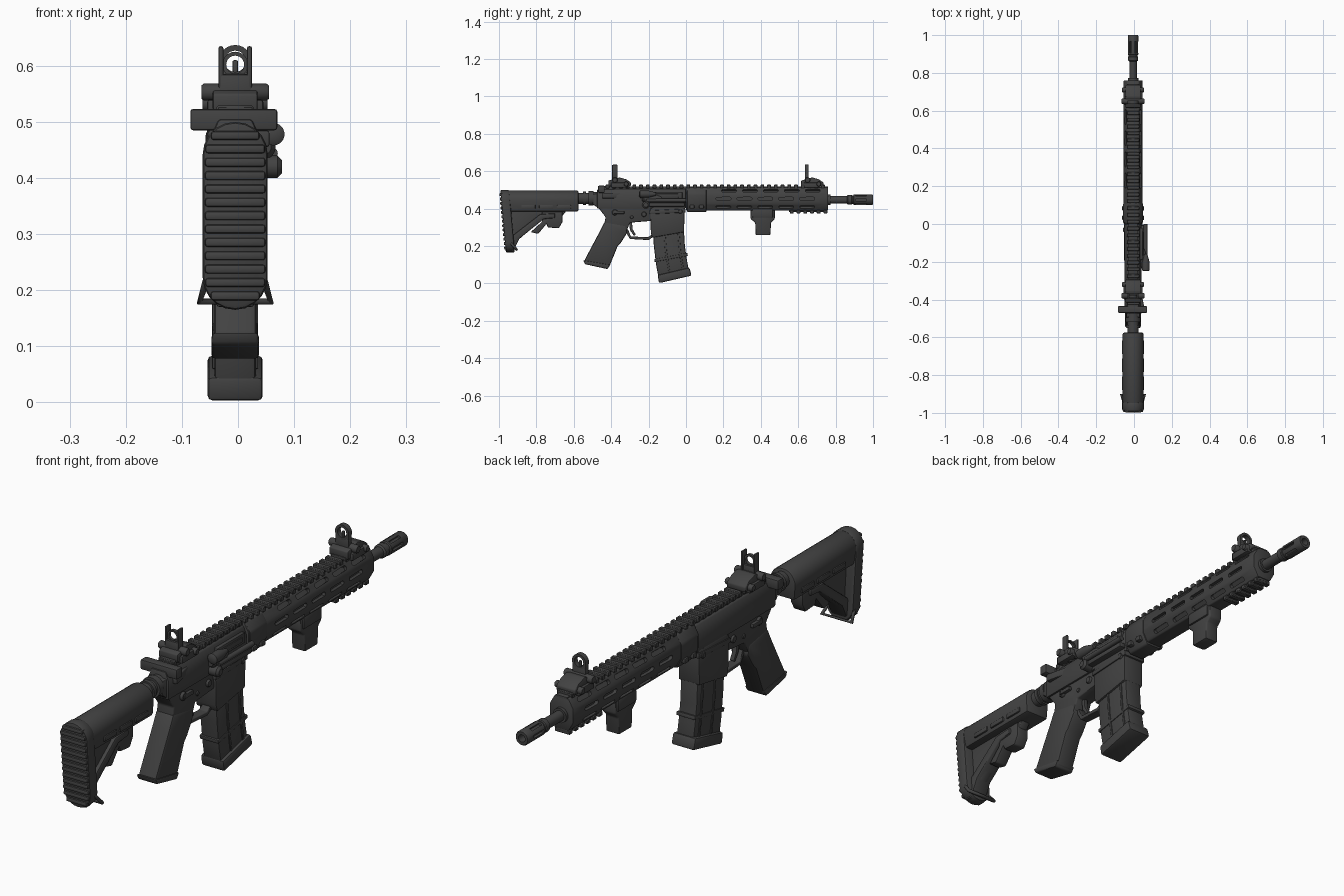
import bpy, bmesh, math
from mathutils import Matrix, Vector

X0 = -0.005  # centre plane of the body
metal = bpy.data.materials.new("dark grey")
metal.diffuse_color = (0.055, 0.055, 0.055, 1)


def finish(name, bm, bevel=0.0, seg=2, cutter=None):
    bmesh.ops.recalc_face_normals(bm, faces=bm.faces)
    me = bpy.data.meshes.new(name)
    bm.to_mesh(me)
    bm.free()
    o = bpy.data.objects.new(name, me)
    bpy.context.collection.objects.link(o)
    o.location.x = X0
    me.materials.append(metal)
    bpy.ops.object.select_all(action='DESELECT')
    o.select_set(True)
    bpy.context.view_layer.objects.active = o
    if bevel:
        m = o.modifiers.new("bevel", 'BEVEL')
        m.width, m.segments, m.limit_method = bevel, seg, 'ANGLE'
        bpy.ops.object.modifier_apply(modifier=m.name)
    if cutter:
        m = o.modifiers.new("cut", 'BOOLEAN')
        m.object, m.operation, m.solver = cutter, 'DIFFERENCE', 'EXACT'
        bpy.ops.object.modifier_apply(modifier=m.name)
        bpy.data.objects.remove(cutter)
    bpy.ops.object.shade_smooth_by_angle(angle=math.radians(40))
    return o


def add_prism(bm, pts, a, b, axis='x'):
    def put(p, t):
        return {'x': (t, p[0], p[1]), 'y': (p[0], t, p[1]), 'z': (p[0], p[1], t)}[axis]
    lo = [bm.verts.new(put(p, a)) for p in pts]
    hi = [bm.verts.new(put(p, b)) for p in pts]
    bm.faces.new(lo)
    bm.faces.new(hi[::-1])
    n = len(pts)
    for i in range(n):
        j = (i + 1) % n
        bm.faces.new((lo[i], hi[i], hi[j], lo[j]))
    return lo + hi


def prism(name, pts, a, b=None, axis='x', bevel=0.006, cutter=None):
    bm = bmesh.new()
    if b is None:
        a, b = -a, a
    add_prism(bm, pts, a, b, axis)
    return finish(name, bm, bevel, cutter=cutter)


def boxes(name, items, bevel=0.003, seg=2):
    bm = bmesh.new()
    for x0, x1, y0, y1, z0, z1 in items:
        add_prism(bm, [(y0, z0), (y1, z0), (y1, z1), (y0, z1)], x0, x1)
    return finish(name, bm, bevel, seg)


def turned(name, prof, c, axis='y', n=24, ring=False, cutter=None):
    """Lathe (position, radius) pairs round an axis; ring closes the profile."""
    bm = bmesh.new()
    rows = []
    for t, r in prof:
        row = []
        for i in range(n):
            u, v = r * math.cos(2 * math.pi * i / n), r * math.sin(2 * math.pi * i / n)
            p = (u, t, v) if axis == 'y' else (t, u, v)
            row.append(bm.verts.new(Vector(c) + Vector(p)))
        rows.append(row)
    pairs = list(zip(rows, rows[1:])) + ([(rows[-1], rows[0])] if ring else [])
    for p, q in pairs:
        for i in range(n):
            j = (i + 1) % n
            bm.faces.new((p[i], p[j], q[j], q[i]))
    if not ring:
        bm.faces.new(rows[0])
        bm.faces.new(rows[-1])
    return finish(name, bm, cutter=cutter)


def stadium(r, z0, z1, n=10):
    up = [(r * math.cos(math.pi * i / n), z1 - r + r * math.sin(math.pi * i / n)) for i in range(n + 1)]
    dn = [(-r * math.cos(math.pi * i / n), z0 + r - r * math.sin(math.pi * i / n)) for i in range(n + 1)]
    return up + dn


# --- stock: sloped ribbed butt pad
SLOPE = 0.09
bm = bmesh.new()
add_prism(bm, stadium(0.058, 0.165, 0.5), -0.993, -0.945, 'y')
for v in bm.verts:
    v.co.y += (0.5 - v.co.z) * SLOPE
finish("butt_pad", bm, 0.008)
ribs = []
for i in range(13):
    z = 0.19 + i * 0.0238
    d = max(0, 0.223 - z, z - 0.442)
    w = math.sqrt(max(0.0002, 0.058 ** 2 - d * d)) - 0.004
    y = -1.0 + (0.5 - z) * SLOPE
    ribs.append((-w, w, y, y + 0.02, z - 0.008, z + 0.008))
boxes("butt_ribs", ribs, 0.005)

# --- stock: round topped shell, web, strut and lever
shell = [(-0.05, 0.385)] + [(-0.055 * math.cos(math.pi * i / 14), 0.442 + 0.055 * math.sin(math.pi * i / 14))
                            for i in range(15)] + [(0.05, 0.385)]
prism("stock_shell", shell, -0.97, -0.575, 'y', 0.008)
prism("stock_web", [(-0.95, 0.4), (-0.63, 0.4), (-0.67, 0.35), (-0.76, 0.35), (-0.9, 0.23), (-0.93, 0.18)], 0.02)
prism("stock_strut", [(-0.925, 0.17), (-0.89, 0.24), (-0.76, 0.345), (-0.70, 0.35), (-0.70, 0.375),
                      (-0.78, 0.37), (-0.935, 0.25), (-0.96, 0.17)], 0.034)
prism("stock_lever", [(-0.83, 0.275), (-0.79, 0.265), (-0.745, 0.32), (-0.74, 0.3), (-0.68, 0.295), (-0.66, 0.33),
                      (-0.66, 0.385), (-0.77, 0.385), (-0.77, 0.33)], 0.026)
for s in (-1, 1):
    boxes("stock_side_ribs", [(s * 0.05 - 0.008, s * 0.05 + 0.008, y, y + 0.075, 0.4, 0.42)
                              for y in (-0.88, -0.785, -0.69)], 0.004)

# --- wire loop under the stock
cu = bpy.data.curves.new("sling_loop", 'CURVE')
cu.dimensions, cu.bevel_depth, cu.bevel_resolution = '3D', 0.007, 2
half = [(0.035, -0.95, 0.23), (0.052, -0.935, 0.215), (0.063, -0.905, 0.18)]
path = half + [(-x, y, z) for x, y, z in half[::-1]]
sp = cu.splines.new('POLY')
sp.points.add(len(path) - 1)
for p, q in zip(sp.points, path):
    p.co = (*q, 1)
sp.use_cyclic_u = True
loop = bpy.data.objects.new("sling_loop", cu)
loop.location.x = X0
cu.materials.append(metal)
bpy.context.collection.objects.link(loop)

# --- buffer tube with nut rings
turned("buffer_tube", [(-0.6, 0.03), (-0.55, 0.03), (-0.55, 0.036), (-0.535, 0.036), (-0.535, 0.03), (-0.52, 0.03),
                       (-0.52, 0.039), (-0.495, 0.039), (-0.495, 0.034), (-0.46, 0.034)], (0, 0, 0.455))

# --- upper and lower receiver
prism("upper_receiver", [(-0.043, 0.40), (0.043, 0.40), (0.045, 0.47), (0.03, 0.505), (-0.03, 0.505), (-0.045, 0.47)],
      -0.475, 0.0, 'y', 0.006)
prism("lower_receiver", [(-0.495, 0.48), (-0.5, 0.425), (-0.465, 0.4), (-0.43, 0.355), (-0.44, 0.3), (-0.32, 0.275),
                         (-0.3, 0.325), (-0.18, 0.335), (-0.1, 0.4), (-0.005, 0.4), (-0.005, 0.42), (-0.42, 0.43),
                         (-0.46, 0.48)], 0.036)
prism("magazine_well", [(-0.192, 0.4), (-0.188, 0.27), (-0.18, 0.245), (-0.01, 0.275), (-0.008, 0.41),
                        (-0.17, 0.41)], 0.045)
prism("well_collar", [(-0.195, 0.39), (-0.195, 0.37), (-0.002, 0.38), (-0.002, 0.4)], 0.049, bevel=0.004)
boxes("charging_handle", [(-0.08, 0.075, -0.47, -0.435, 0.485, 0.523), (-0.03, 0.03, -0.46, -0.38, 0.49, 0.52)], 0.005)
prism("handle_latch", [(0.02, -0.32), (0.036, -0.33), (0.062, -0.45), (0.02, -0.45)], 0.455, 0.485, 'z', 0.005)

# --- right hand controls
boxes("ejection_port", [(0.03, 0.05, -0.19, -0.02, 0.45, 0.49), (0.04, 0.054, -0.17, -0.04, 0.46, 0.48)], 0.003)
boxes("port_cover", [(0.04, 0.07, -0.2, -0.005, 0.41, 0.432)], 0.008)
turned("cover_hinge", [(-0.21, 0.01), (0.0, 0.01)], (0.066, 0, 0.444), n=12)
turned("forward_assist", [(-0.25, 0.012), (-0.245, 0.02), (-0.205, 0.02), (-0.16, 0.008)], (0.068, 0, 0.478))
turned("assist_housing", [(-0.235, 0.014), (-0.225, 0.022), (-0.16, 0.02), (-0.13, 0.008)], (0.05, 0, 0.455))
turned("catch_button", [(0.03, 0.02), (0.075, 0.02), (0.083, 0.012)], (0, -0.215, 0.42), 'x')

# --- pins and selectors on both sides
for y, z, r, w in ((-0.38, 0.38, 0.016, 0.046), (-0.43, 0.415, 0.011, 0.042), (-0.29, 0.355, 0.009, 0.04),
                   (-0.03, 0.385, 0.012, 0.052), (-0.225, 0.37, 0.014, 0.044)):
    turned("receiver_pin", [(-w, r * .8), (-w + .004, r), (w - .004, r), (w, r * .8)], (0, y, z), 'x', 16)
for s in (-1, 1):
    boxes("selector_lever", [(s * 0.043 - 0.007, s * 0.043 + 0.007, -0.385, -0.33, 0.372, 0.388)], 0.003)

# --- grip, trigger and guard
prism("pistol_grip", [(-0.435, 0.33), (-0.46, 0.28), (-0.545, 0.12), (-0.535, 0.105), (-0.42, 0.08), (-0.41, 0.09),
                      (-0.365, 0.2), (-0.35, 0.215), (-0.315, 0.27), (-0.32, 0.31)], 0.038, bevel=0.014)
prism("grip_cap", [(-0.55, 0.125), (-0.54, 0.103), (-0.42, 0.077), (-0.405, 0.1)], 0.042, bevel=0.006)
prism("trigger_guard", [(-0.325, 0.28), (-0.3, 0.238), (-0.2, 0.232), (-0.175, 0.25), (-0.175, 0.265),
                        (-0.205, 0.247), (-0.295, 0.252), (-0.31, 0.29)], 0.018, bevel=0.003)
prism("trigger", [(-0.29, 0.34), (-0.285, 0.29), (-0.268, 0.26), (-0.278, 0.255), (-0.3, 0.285), (-0.305, 0.34)][::-1],
      0.009, bevel=0.003)

# --- magazine, curved, with ribs and floor plate
prism("magazine", [(-0.178, 0.3), (-0.172, 0.2), (-0.16, 0.1), (-0.145, 0.02), (0.018, 0.055), (0.004, 0.13),
                   (-0.006, 0.2), (-0.012, 0.3)], 0.037, bevel=0.008)
prism("magazine_floor", [(-0.152, 0.045), (-0.144, 0.002), (0.03, 0.042), (0.018, 0.085)], 0.049, bevel=0.008)
for s in (-0.12, -0.045):
    prism("magazine_rib", [(s, 0.27), (s + 0.008, 0.17), (s + 0.026, 0.06), (s + 0.036, 0.06), (s + 0.018, 0.17),
                           (s + 0.01, 0.27)], 0.041, bevel=0.002)
prism("magazine_band", [(-0.17, 0.13), (-0.168, 0.115), (0.01, 0.148), (0.008, 0.163)], 0.040, bevel=0.003)

# --- octagonal handguard with rows of rounded slots
bm = bmesh.new()
for row, (x, z, tilt) in enumerate(((0.05, 0.453, 0), (0.04, 0.497, -0.7), (0.04, 0.409, 0.7))):
    for s in (-1, 1):
        for i in range(5):
            y = 0.2 + 0.112 * i + (0.0, 0.03, 0.0)[row]
            h, L = 0.009, 0.04
            pts = [(math.copysign(L - h, math.cos(a)) + h * math.cos(a), h * math.sin(a))
                   for a in [math.pi * (k + 0.5) / 5 for k in range(10)]]
            vs = add_prism(bm, pts, -0.013, 0.013)
            bmesh.ops.transform(bm, verts=vs, matrix=Matrix.Translation((s * x, y, z)) @ Matrix.Rotation(s * tilt, 4, 'Y'))
slots = finish("slot_cutter", bm)
slots.hide_render = True
octagon = [(0.05, 0.427), (0.05, 0.479), (0.03, 0.514), (-0.03, 0.514),
           (-0.05, 0.479), (-0.05, 0.427), (-0.03, 0.391), (0.03, 0.391)]
prism("handguard", octagon, 0.0, 0.76, 'y', 0.004, cutter=slots)
prism("handguard_clamp", [(x * 1.06, 0.452 + (z - 0.452) * (1.14 if z < 0.45 else 1)) for x, z in octagon],
      0.005, 0.11, 'y', 0.006)
boxes("clamp_screws", [(-0.058, 0.058, y, y + 0.025, 0.4, 0.42) for y in (0.02, 0.07)], 0.005)

# --- top rail and short lower rail
boxes("rail_base", [(-0.024, 0.024, -0.44, 0.76, 0.5, 0.518), (-0.022, 0.022, 0.55, 0.757, 0.383, 0.395)], 0.002)
teeth = [(-0.033, 0.033, -0.43 + i * 0.036, -0.41 + i * 0.036, 0.508, 0.529) for i in range(33)]
teeth += [(-0.032, 0.032, 0.555 + i * 0.036, 0.576 + i * 0.036, 0.374, 0.392) for i in range(6)]
boxes("rail_teeth", teeth, 0.003, 1)

# --- short vertical foregrip
prism("foregrip", [(0.345, 0.395), (0.345, 0.345), (0.37, 0.325), (0.372, 0.258), (0.452, 0.258), (0.454, 0.325),
                   (0.475, 0.345), (0.475, 0.395)], 0.029, bevel=0.007)
boxes("foregrip_mount", [(-0.036, 0.036, 0.355, 0.465, 0.352, 0.4)], 0.006)

# --- barrel and slotted muzzle
turned("barrel", [(0.7, 0.028), (0.772, 0.028), (0.772, 0.02), (0.87, 0.02)], (0, 0, 0.447))
bm = bmesh.new()
for k in range(6):
    vs = add_prism(bm, [(0.905, -0.006), (0.965, -0.006), (0.965, 0.006), (0.905, 0.006)], 0.017, 0.04)
    bmesh.ops.transform(bm, verts=vs, matrix=Matrix.Translation((0, 0, 0.447)) @ Matrix.Rotation(k * math.pi / 3, 4, 'Y'))
cut = finish("muzzle_cutter", bm)
cut.hide_render = True
turned("muzzle", [(0.86, 0.02), (0.865, 0.026), (0.885, 0.026), (0.888, 0.023), (0.894, 0.023), (0.897, 0.028),
                  (0.995, 0.028), (1.0, 0.025), (1.0, 0.014), (0.93, 0.012)], (0, 0, 0.447), cutter=cut)

# --- folding sights: shared base, then hoop or ears
for name, y in (("rear", -0.405), ("front", 0.625)):
    prism(name + "_sight_base", [(y - 0.01, 0.52), (y - 0.01, 0.55), (y + 0.05, 0.567), (y + 0.085, 0.557),
                                 (y + 0.11, 0.54), (y + 0.11, 0.52)], 0.04, bevel=0.004)
    boxes(name + "_sight_clamp", [(-0.05, 0.05, y + 0.005, y + 0.095, 0.512, 0.54)], 0.005)
    for dy, z, w, r in ((0.025, 0.553, 0.06, 0.015), (0.085, 0.532, 0.058, 0.013)):
        turned(name + "_sight_knob", [(-w, r * .8), (-w + .004, r), (w - .004, r), (w, r * .8)], (0, y + dy, z), 'x', 16)
boxes("front_sight_leaf", [(-0.029, 0.029, 0.635, 0.655, 0.54, 0.588), (-0.005, 0.005, 0.64, 0.65, 0.58, 0.61),
                           (-0.029, -0.02, 0.635, 0.655, 0.57, 0.612), (0.02, 0.029, 0.635, 0.655, 0.57, 0.612)], 0.003)
turned("front_sight_hoop", [(0.635, 0.029), (0.655, 0.029), (0.655, 0.019), (0.635, 0.019)], (0, 0, 0.608), ring=True)
boxes("rear_sight_ears", [(-0.029, 0.029, -0.395, -0.37, 0.54, 0.585), (-0.03, -0.021, -0.395, -0.365, 0.56, 0.635),
                          (0.021, 0.03, -0.395, -0.365, 0.56, 0.635)], 0.004)
turned("rear_sight_peep", [(-0.388, 0.023), (-0.376, 0.023), (-0.376, 0.016), (-0.388, 0.016)], (0, 0, 0.602), ring=True)
